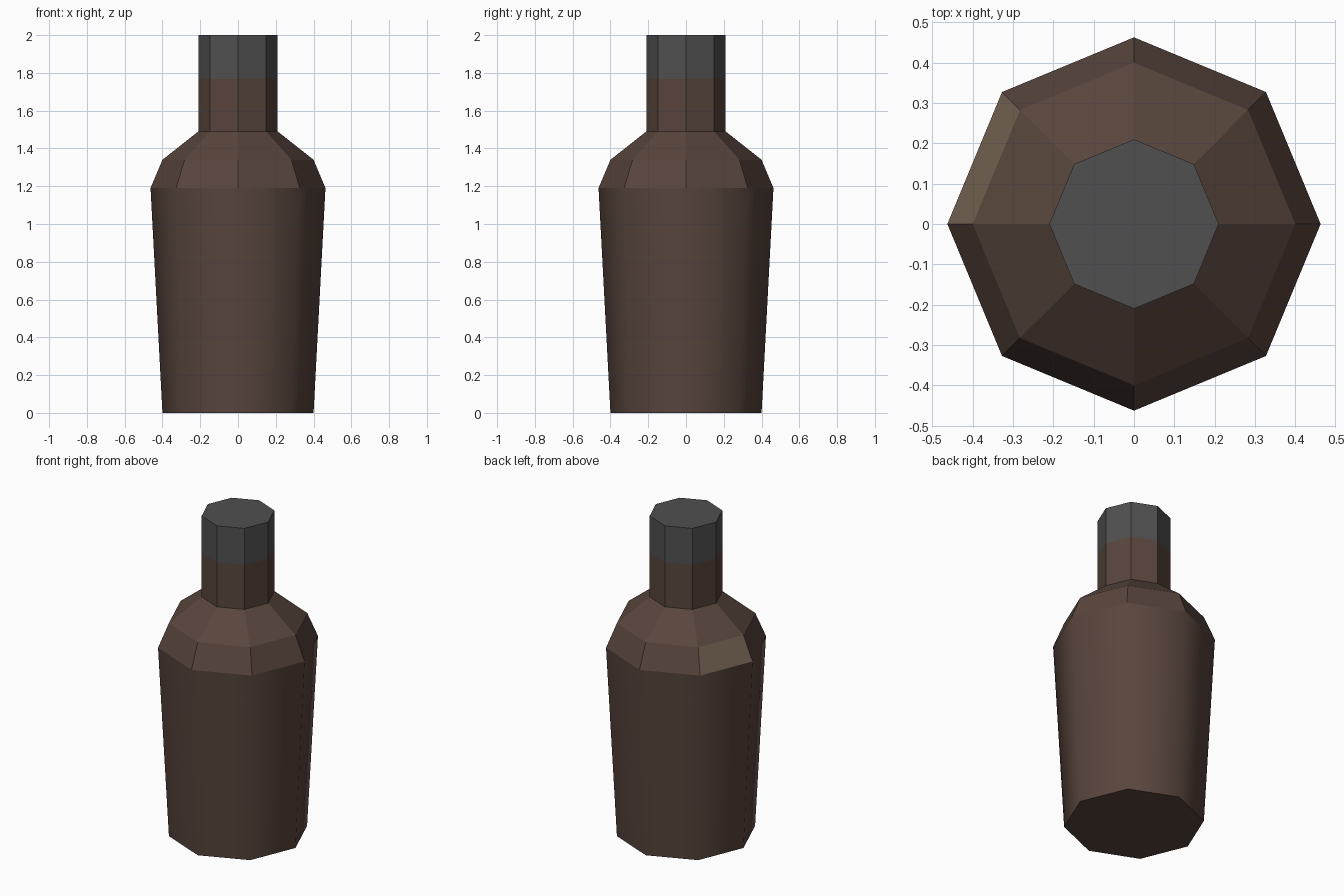
import bpy, bmesh, math

if "Cube" in bpy.data.objects:
    bpy.data.objects.remove(bpy.data.objects["Cube"])

SIDES = 8


def material(name, rgb):
    m = bpy.data.materials.new(name)
    m.diffuse_color = (*rgb, 1.0)
    m.use_nodes = True
    m.node_tree.nodes["Principled BSDF"].inputs["Base Color"].default_value = m.diffuse_color
    return m


brown = material("brown_glass", (0.098, 0.060, 0.046))
tan = material("tan_label", (0.190, 0.135, 0.092))
grey = material("grey_cap", (0.080, 0.080, 0.080))


def lathe(name, profile, mats, cap_bottom=False, cap_top=False):
    """Spin a (radius, z) profile into an eight-sided shell."""
    bm = bmesh.new()
    rings = []
    for r, z in profile:
        angles = [2 * math.pi * i / SIDES for i in range(SIDES)]
        rings.append([bm.verts.new((r * math.cos(a), r * math.sin(a), z)) for a in angles])
    for low, high in zip(rings, rings[1:]):
        for i in range(SIDES):
            j = (i + 1) % SIDES
            bm.faces.new((low[i], low[j], high[j], high[i]))
    if cap_bottom:
        bm.faces.new(rings[0][::-1])
    if cap_top:
        bm.faces.new(rings[-1])
    mesh = bpy.data.meshes.new(name)
    bm.to_mesh(mesh)
    bm.free()
    for m in mats:
        mesh.materials.append(m)
    obj = bpy.data.objects.new(name, mesh)
    bpy.context.collection.objects.link(obj)
    return obj


# Bottle: tapered body, two-step shoulder, straight neck
bottle = lathe("bottle", [(0.40, 0), (0.463, 1.19), (0.40, 1.34), (0.21, 1.49), (0.21, 1.77)],
               [brown, tan], cap_bottom=True)
for f in bottle.data.polygons:
    c = f.center
    # only the tall body sides are smooth
    f.use_smooth = 0.1 < c.z < 1.0
    # one tan facet on the lower shoulder, back left
    angle = math.degrees(math.atan2(c.y, c.x))
    if 1.2 < c.z < 1.34 and 135 < angle < 180:
        f.material_index = 1

# Cap: continues the neck
lathe("cap", [(0.21, 1.77), (0.21, 2.0)], [grey], cap_top=True)
